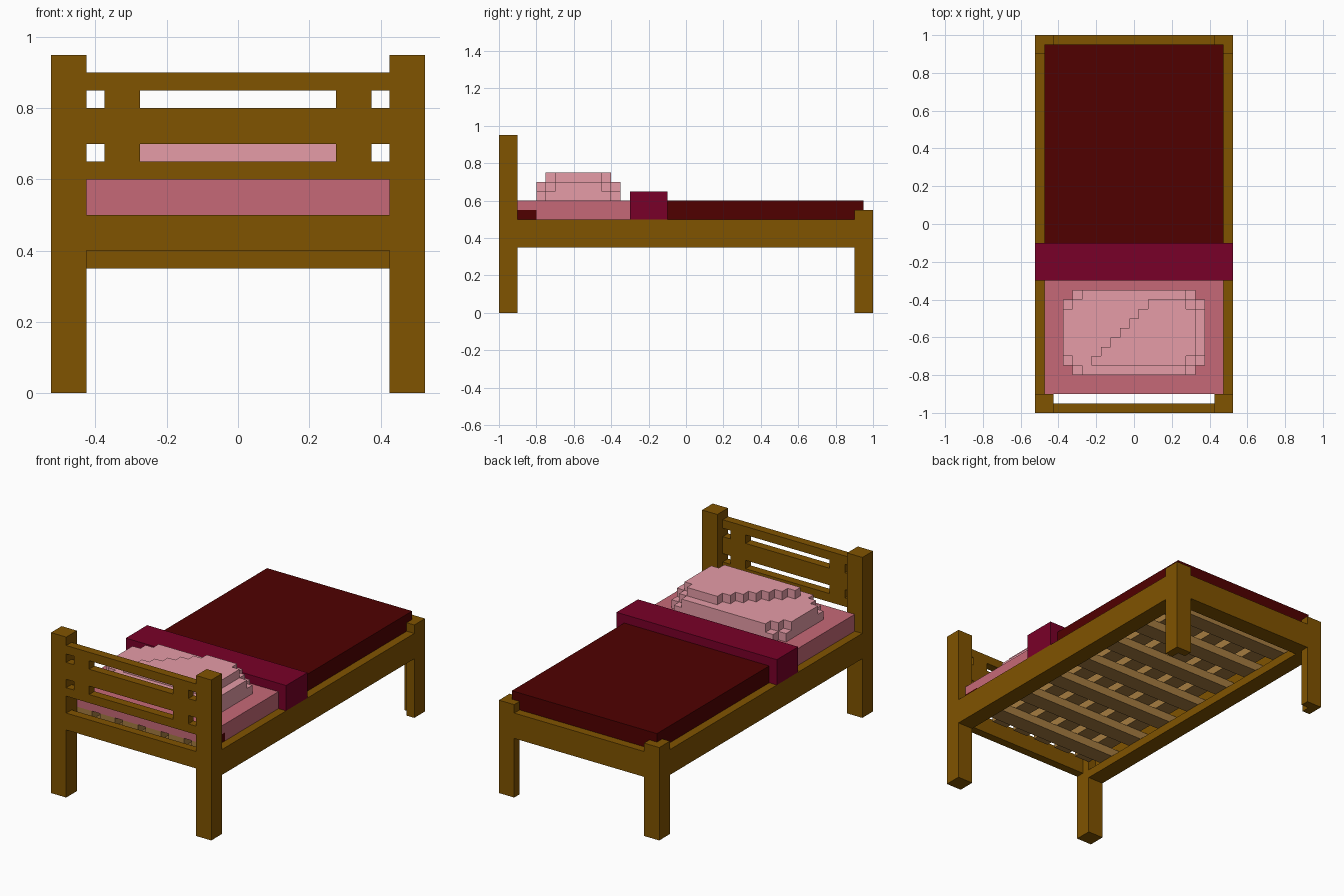
import bpy
import bmesh
from mathutils import Vector

if "Cube" in bpy.data.objects:
    bpy.data.objects.remove(bpy.data.objects["Cube"], do_unlink=True)


def material(name, rgb):
    linear = [((c / 255 + 0.055) / 1.055) ** 2.4 if c > 10 else c / 3294 for c in rgb]
    mat = bpy.data.materials.new(name)
    mat.use_nodes = True
    mat.diffuse_color = (*linear, 1)
    mat.node_tree.nodes["Principled BSDF"].inputs["Base Color"].default_value = (*linear, 1)
    return mat


WOOD = material("brown wood", (128, 83, 0))
SLAT = material("pale slat wood", (165, 124, 64))
SHEET = material("rose sheet", (198, 105, 119))
PILLOW = material("light pink pillow", (230, 156, 167))
BLANKET = material("dark red blanket", (80, 0, 0))
FOLD = material("crimson fold", (121, 0, 40))


def finish(name, bm, mat):
    bmesh.ops.recalc_face_normals(bm, faces=bm.faces)
    mesh = bpy.data.meshes.new(name)
    bm.to_mesh(mesh)
    bm.free()
    mesh.materials.append(mat)
    obj = bpy.data.objects.new(name, mesh)
    bpy.context.collection.objects.link(obj)
    return obj


def box(name, mat, x, y, z):
    """Box from (low, high) ranges."""
    bm = bmesh.new()
    bmesh.ops.create_cube(bm, size=1)
    for v in bm.verts:
        v.co = Vector([r[0] + (c + 0.5) * (r[1] - r[0]) for r, c in zip((x, y, z), v.co)])
    return finish(name, bm, mat)


def pair(name, mat, x, y, z):
    """Matching boxes on the left and right."""
    box("left_" + name, mat, x, y, z)
    box("right_" + name, mat, (-x[1], -x[0]), y, z)


def stepped_slab(name, mat, rows, z):
    """Extrude a stepped outline given as rows of (y0, y1, x0, x1)."""
    right = [p for y0, y1, x0, x1 in rows for p in ((x1, y0), (x1, y1))]
    left = [p for y0, y1, x0, x1 in rows for p in ((x0, y0), (x0, y1))]
    outline = []
    for p in right + left[::-1]:
        if not outline or p != outline[-1]:
            outline.append(p)
    bm = bmesh.new()
    face = bm.faces.new([bm.verts.new((px, py, z[0])) for px, py in outline])
    grown = bmesh.ops.extrude_face_region(bm, geom=[face])["geom"]
    bmesh.ops.translate(bm, vec=(0, 0, z[1] - z[0]),
                        verts=[g for g in grown if isinstance(g, bmesh.types.BMVert)])
    return finish(name, bm, mat)


U = 0.05          # step size of the blocky style
POST = (0.425, 0.525)
SPAN = (-0.425, 0.425)
HEAD = (-1, -0.95)

# Frame, with foot posts that are L-shaped on the inside
pair("head_post", WOOD, POST, (-1, -0.9), (0, 0.95))
stepped_slab("left_foot_post", WOOD,
             [(0.9, 0.95, 0.475, 0.525), (0.95, 1, 0.425, 0.525)], (0, 0.55))
stepped_slab("right_foot_post", WOOD,
             [(0.9, 0.95, -0.525, -0.475), (0.95, 1, -0.525, -0.425)], (0, 0.55))
pair("side_rail", WOOD, (0.475, 0.525), (-0.9, 0.9), (0.35, 0.5))
box("foot_rail", WOOD, SPAN, (0.95, 1), (0.35, 0.5))

# Inner ledges that carry the slats
pair("side_ledge", WOOD, (0.425, 0.475), (-0.9, 0.95), (0.35, 0.4))
box("foot_ledge", WOOD, SPAN, (0.9, 0.95), (0.35, 0.4))

# Headboard
box("head_lower_rail", WOOD, SPAN, HEAD, (0.4, 0.5))
for name, z in (("low", (0.6, 0.65)), ("middle", (0.7, 0.8)), ("top", (0.85, 0.9))):
    box("headboard_" + name + "_rail", WOOD, SPAN, HEAD, z)
for name, z in (("low", (0.65, 0.7)), ("high", (0.8, 0.85))):
    pair("headboard_" + name + "_spacer", WOOD, (0.275, 0.375), HEAD, z)

# Lattice of slats under the mattress
for i in range(6):
    x = -0.425 + 0.15 * i
    box("long_slat", SLAT, (x, x + 0.1), (-0.9, 0.95), (0.45, 0.5))
for i in range(7):
    y = -0.8 + 0.25 * i
    box("cross_slat", SLAT, (-0.475, 0.475), (y, y + 0.1), (0.4, 0.45))

# Bedding: a sheet over a dark mattress that shows below and at one corner
box("sheet_top", SHEET, (-0.475, 0.475), (-0.9, -0.2), (0.55, 0.6))
box("sheet_head_edge", SHEET, SPAN, (-0.9, -0.85), (0.5, 0.55))
box("sheet_left_edge", SHEET, (0.425, 0.475), (-0.8, -0.2), (0.5, 0.55))
box("sheet_right_edge", SHEET, (-0.475, -0.425), (-0.9, -0.2), (0.5, 0.55))
box("mattress", BLANKET, SPAN, (-0.85, -0.2), (0.5, 0.55))
box("mattress_corner", BLANKET, (0.425, 0.475), (-0.9, -0.8), (0.5, 0.55))
box("blanket", BLANKET, (-0.475, 0.475), (-0.2, 0.95), (0.5, 0.6))
box("blanket_fold", FOLD, (-0.525, 0.525), (-0.3, -0.1), (0.5, 0.65))


# Pillow with stepped corners and a raised diagonal half
def pillow_rows(half_widths):
    last = len(half_widths) - 1
    rows = []
    for i in range(9):
        w = half_widths[min(i, 8 - i, last)]
        rows.append((-0.8 + U * i, -0.8 + U * (i + 1), -w, w))
    return rows


stepped_slab("pillow_base", PILLOW, pillow_rows((0.325, 0.375)), (0.6, 0.65))
stepped_slab("pillow_middle", PILLOW, pillow_rows((0.275, 0.325, 0.375)), (0.65, 0.7))
raised = [(-0.75 + U * i, -0.75 + U * (i + 1), -0.225 + U * i,
           0.275 if i in (0, 6) else 0.325) for i in range(7)]
stepped_slab("pillow_raised_half", PILLOW, raised, (0.7, 0.75))
